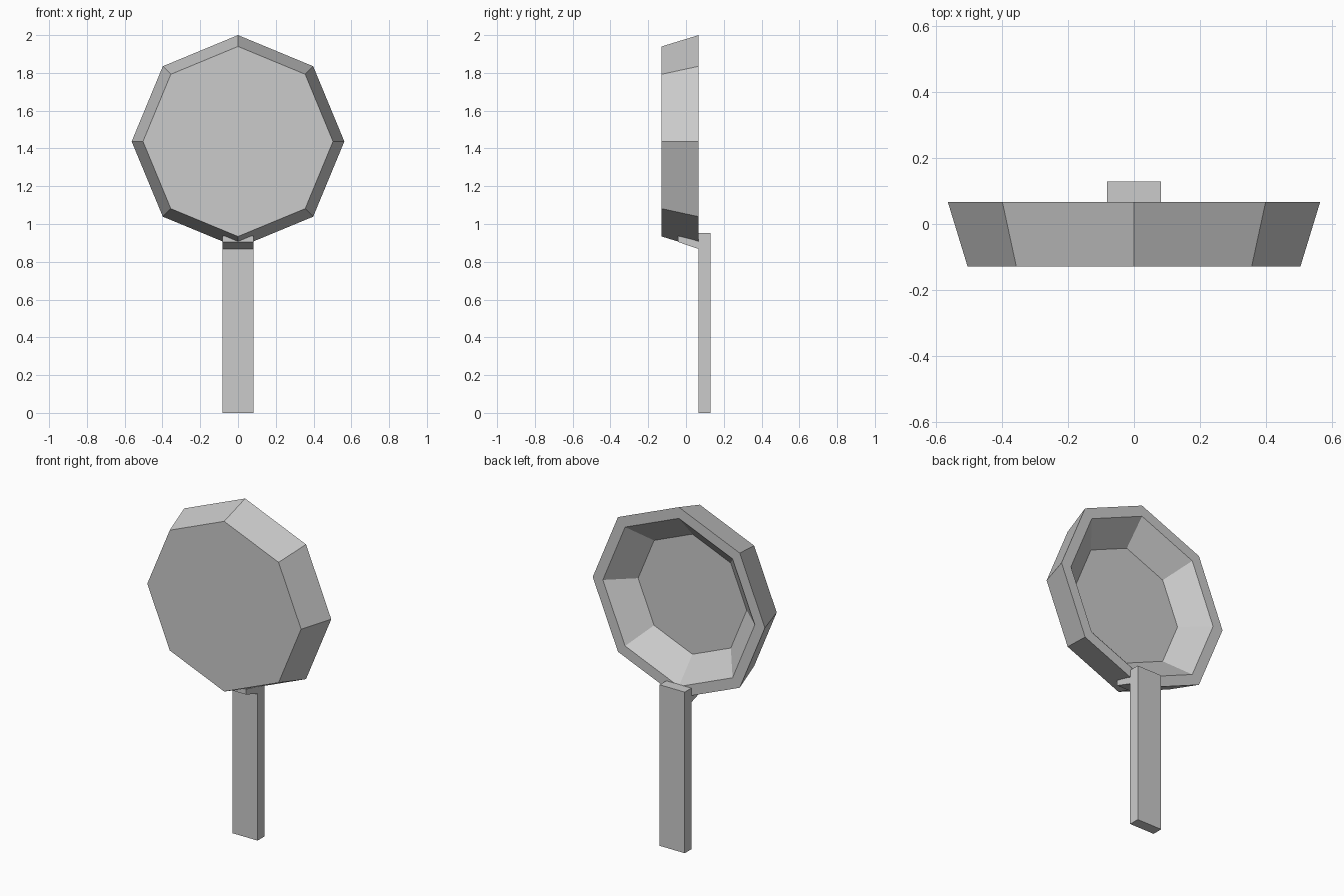
import bpy, bmesh
from math import sin, cos, pi

if "Cube" in bpy.data.objects:
    bpy.data.objects.remove(bpy.data.objects["Cube"])

CENTRE_Z = 1.437
SIDES = 8


def make_object(name, bm):
    bmesh.ops.recalc_face_normals(bm, faces=bm.faces)
    mesh = bpy.data.meshes.new(name)
    bm.to_mesh(mesh)
    bm.free()
    obj = bpy.data.objects.new(name, mesh)
    bpy.context.collection.objects.link(obj)
    return obj


def lathe(name, profile):
    """Spin (radius, y) points round the y axis, capping both ends."""
    bm = bmesh.new()
    rings = [[bm.verts.new((r * sin(2 * pi * i / SIDES), y,
                            CENTRE_Z + r * cos(2 * pi * i / SIDES)))
              for i in range(SIDES)] for r, y in profile]
    for a, b in zip(rings, rings[1:]):
        for i in range(SIDES):
            j = (i + 1) % SIDES
            bm.faces.new((a[i], a[j], b[j], b[i]))
    bm.faces.new(rings[0])
    bm.faces.new(rings[-1])
    return make_object(name, bm)


def extrude_x(name, outline, half_width):
    """Extrude a (y, z) side outline symmetrically across x."""
    bm = bmesh.new()
    face = bm.faces.new([bm.verts.new((-half_width, y, z)) for y, z in outline])
    geom = bmesh.ops.extrude_face_region(bm, geom=[face])["geom"]
    verts = [g for g in geom if isinstance(g, bmesh.types.BMVert)]
    bmesh.ops.translate(bm, verts=verts, vec=(2 * half_width, 0, 0))
    return make_object(name, bm)


# Pan: outer base, rim outside, rim inside, inner floor
lathe("pan_bowl", [(0.503, -0.129), (0.563, 0.067), (0.497, 0.067), (0.355, -0.06)])

# Long flat handle behind the rim
extrude_x("handle", [(0.066, 0), (0.129, 0), (0.129, 0.952), (0.066, 0.952)], 0.082)

# Sloped bracket joining handle and pan wall
extrude_x("handle_bracket",
          [(-0.043, 0.905), (0.067, 0.868), (0.067, 0.91), (-0.043, 0.937)], 0.082)
